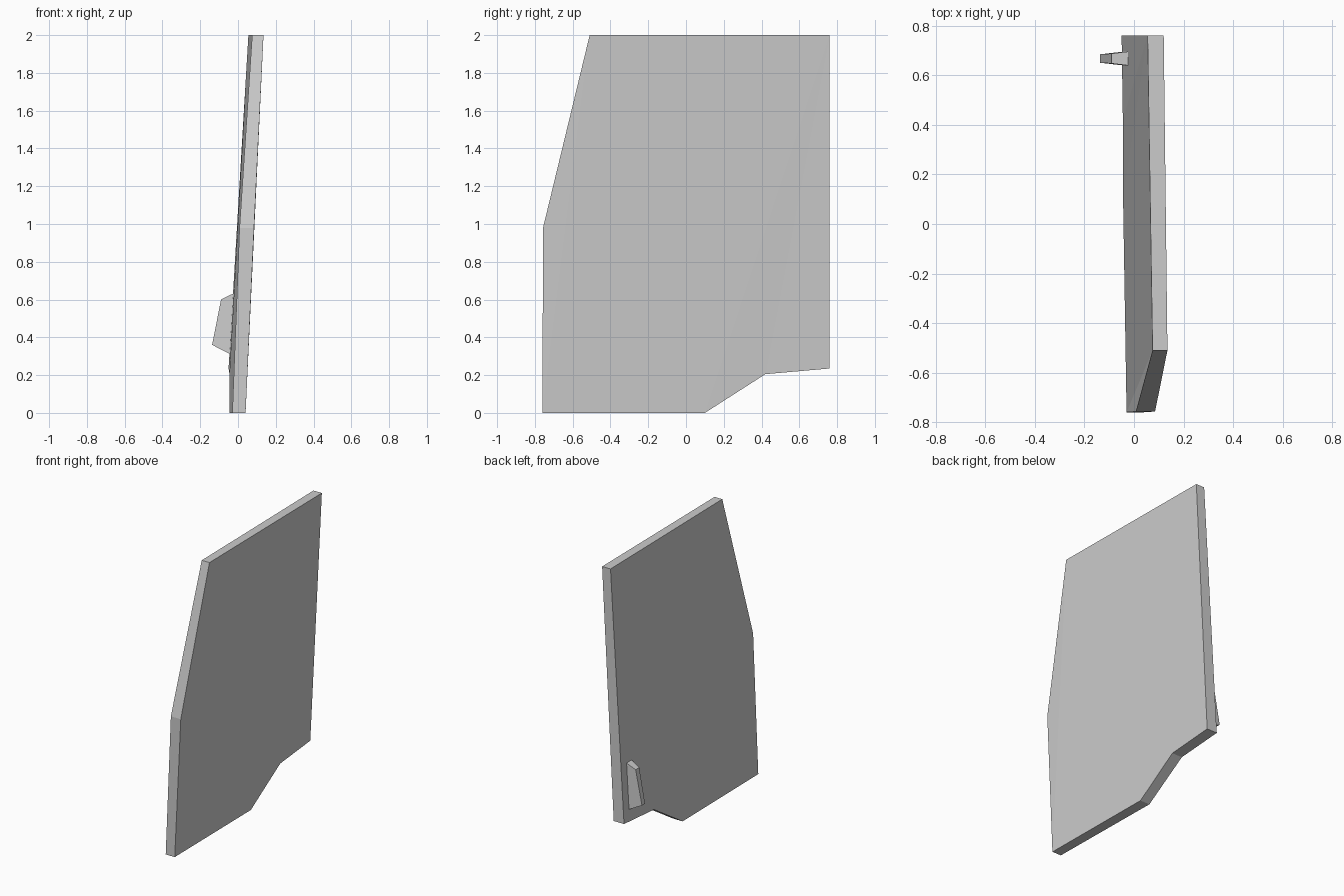
import bpy, bmesh

if "Cube" in bpy.data.objects:
    bpy.data.objects.remove(bpy.data.objects["Cube"])


def bridge_solid(name, loop_a, loop_b):
    """Closed solid between two matching outlines."""
    bm = bmesh.new()
    a = [bm.verts.new(p) for p in loop_a]
    b = [bm.verts.new(p) for p in loop_b]
    bm.faces.new(a)
    bm.faces.new(b[::-1])
    n = len(a)
    for i in range(n):
        j = (i + 1) % n
        bm.faces.new((a[j], a[i], b[i], b[j]))
    # caps are slightly twisted, so split them into flat triangles
    bmesh.ops.triangulate(bm, faces=[f for f in bm.faces if len(f.verts) > 4])
    bmesh.ops.recalc_face_normals(bm, faces=bm.faces)
    mesh = bpy.data.meshes.new(name)
    bm.to_mesh(mesh)
    bm.free()
    obj = bpy.data.objects.new(name, mesh)
    bpy.context.collection.objects.link(obj)
    return obj


# Leaning door panel: y, z, inner x, outer x for each outline corner
outline = [
    (-0.76, 0.00, -0.030, 0.040),
    (0.10, 0.00, -0.044, 0.030),
    (0.42, 0.205, -0.045, 0.034),
    (0.76, 0.235, -0.050, 0.030),
    (0.76, 2.00, 0.055, 0.120),
    (-0.51, 2.00, 0.075, 0.135),
    (-0.757, 0.98, 0.008, 0.085),
]
bridge_solid("door_panel",
             [(xi, y, z) for y, z, xi, xo in outline],
             [(xo, y, z) for y, z, xi, xo in outline])

# Tapered handle on the -x face: x, z, half width in y
handle = [
    (-0.015, 0.637, 0.029),
    (-0.090, 0.60, 0.020),
    (-0.137, 0.36, 0.017),
    (-0.025, 0.302, 0.030),
]
bridge_solid("door_handle",
             [(x, 0.668 - w, z) for x, z, w in handle],
             [(x, 0.668 + w, z) for x, z, w in handle])
